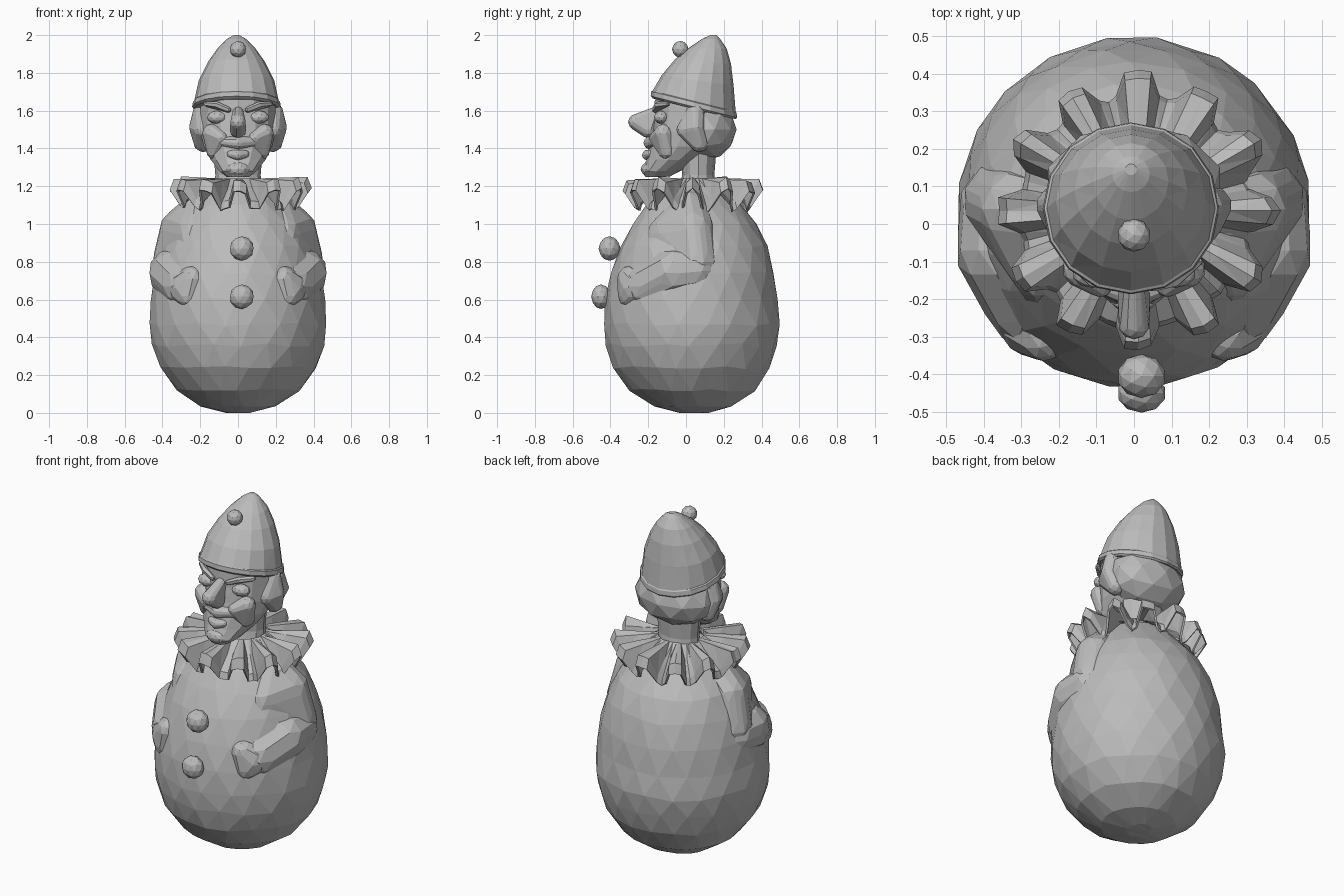
import bpy, bmesh, math, random
from mathutils import Vector

random.seed(4)
cube = bpy.data.objects.get("Cube")
if cube:
    bpy.data.objects.remove(cube, do_unlink=True)

grey = bpy.data.materials.new("plain_grey")
grey.use_nodes = True
grey.diffuse_color = (0.5, 0.5, 0.5, 1)
grey.node_tree.nodes["Principled BSDF"].inputs["Base Color"].default_value = (0.5, 0.5, 0.5, 1)


def finish(name, bm):
    bmesh.ops.recalc_face_normals(bm, faces=bm.faces)
    mesh = bpy.data.meshes.new(name)
    bm.to_mesh(mesh)
    bm.free()
    mesh.materials.append(grey)
    obj = bpy.data.objects.new(name, mesh)
    bpy.context.collection.objects.link(obj)
    return obj


def bridge(bm, a, b):
    for i in range(len(a)):
        j = (i + 1) % len(a)
        bm.faces.new((a[i], a[j], b[j], b[i]))


def loft(name, rings, sides, jitter=0.0, cx=0.0, twist=0.0):
    """Stack oval rings: height, half width, front y, back y, slope along y."""
    bm = bmesh.new()
    loops = []
    for k, ring in enumerate(rings):
        z, w, front, back = ring[:4]
        slope = ring[4] if len(ring) > 4 else 0
        mid, depth = (front + back) / 2, (back - front) / 2
        loop = []
        for i in range(sides):
            step = i + twist * (k % 2)
            a = math.tau * step / sides - math.pi / 2 + random.uniform(-jitter, jitter)
            y = depth * math.sin(a)
            dz = random.uniform(-jitter, jitter) * w * 0.5
            loop.append(bm.verts.new((cx + w * math.cos(a), mid + y, z + slope * y + dz)))
        loops.append(loop)
    for a, b in zip(loops, loops[1:]):
        bridge(bm, a, b)
    bm.faces.new(loops[0])
    bm.faces.new(loops[-1])
    bmesh.ops.triangulate(bm, faces=bm.faces)
    return finish(name, bm)


def ball(bm, centre, size, detail):
    made = bmesh.ops.create_icosphere(bm, subdivisions=detail, radius=1)
    for v in made["verts"]:
        v.co = Vector(centre) + Vector(c * s for c, s in zip(v.co, size))


def blob(name, centre, size, detail=2):
    """Faceted ellipsoid."""
    bm = bmesh.new()
    ball(bm, centre, size, detail)
    return finish(name, bm)


def hull(name, balls, side=1, detail=2):
    """Faceted skin stretched around balls (x, y, z, radius)."""
    bm = bmesh.new()
    for x, y, z, r in balls:
        ball(bm, (x, y, z), (r, r, r), detail)
    points = [Vector((v.co.x * side, v.co.y, v.co.z)) for v in bm.verts]
    bm.clear()
    bmesh.ops.convex_hull(bm, input=[bm.verts.new(p) for p in points])
    bmesh.ops.delete(bm, geom=[v for v in bm.verts if not v.link_faces], context="VERTS")
    return finish(name, bm)


# Egg-shaped rocking body
loft("body", [
    (0, .06, -.03, .12), (.035, .2, -.17, .24), (.12, .325, -.3, .365), (.24, .415, -.39, .445),
    (.36, .457, -.425, .48), (.47, .472, -.437, .5), (.6, .462, -.43, .485), (.74, .443, -.4, .468),
    (.88, .4, -.35, .432), (1, .345, -.28, .375), (1.1, .265, -.21, .29), (1.2, .17, -.1, .2)],
    20, jitter=.04, twist=.5)
loft("neck", [(1.14, .13, -.05, .17), (1.26, .12, -.02, .15), (1.38, .13, -.03, .16)], 12)

# Head, tapering to the chin
loft("head", [
    (1.25, .06, -.215, -.09), (1.28, .1, -.235, -.03), (1.34, .148, -.21, .08),
    (1.41, .185, -.195, .2), (1.49, .205, -.18, .24), (1.57, .205, -.17, .25),
    (1.66, .2, -.165, .24)], 14, jitter=.03)
blob("back_hair", (0, .1, 1.5), (.24, .168, .165))

# Face down the middle
hull("nose", [(0, -.2, 1.5, .045), (0, -.265, 1.54, .042), (0, -.165, 1.59, .03)])
hull("upper_lip", [(0, -.19, 1.43, .035), (.08, -.165, 1.435, .025), (-.08, -.165, 1.435, .025)])
hull("lower_lip", [(0, -.205, 1.365, .028), (.04, -.19, 1.37, .02), (-.04, -.19, 1.37, .02)])
blob("chin", (0, -.195, 1.29), (.065, .045, .04))

# Paired parts
for side, label in ((1, "left"), (-1, "right")):
    hull(label + "_hair", [(.19, .05, 1.59, .05), (.215, .05, 1.51, .045), (.185, .0, 1.5, .05),
                           (.185, .07, 1.43, .05)], side)
    hull(label + "_cheek", [(.14, -.12, 1.48, .05), (.09, -.16, 1.455, .035),
                            (.12, -.1, 1.39, .05)], side)
    blob(label + "_eye", (side * .11, -.13, 1.565), (.055, .04, .035))
    hull(label + "_brow", [(.05, -.165, 1.605, .016), (.11, -.15, 1.63, .018),
                           (.17, -.1, 1.635, .014)], side, 1)
    hull(label + "_upper_arm", [(.19, .02, 1.08, .1), (.24, -.11, .95, .095), (.225, -.15, .85, .09),
                                (.305, .04, .97, .11), (.345, .06, .8, .11)], side)
    hull(label + "_forearm", [(.35, .05, .75, .115), (.345, -.07, .74, .13),
                              (.275, -.2, .67, .128)], side)
    hull(label + "_hand", [(.27, -.25, .66, .1), (.24, -.295, .71, .07),
                           (.26, -.29, .62, .07)], side)

# Pleated ruff: blunt puffs hanging between deep folds
bm = bmesh.new()
waves, steps = 12, 6
loops = ([], [], [], [])
for k in range(waves * steps):
    a = math.tau * k / (waves * steps)
    lift = max(-1, min(1, 1.5 * math.cos(a * waves))) + random.uniform(-.25, .25)
    profile = ((.12, 1.235), (.22 + .02 * lift, 1.205 + .03 * lift),
               (.32 + .03 * lift, 1.17 + .065 * lift), (.335 + .035 * lift, 1.125 + .055 * lift))
    for loop, (r, z) in zip(loops, profile):
        loop.append(bm.verts.new((.01 + r * math.cos(a), .035 + r * math.sin(a), z)))
for inner, outer in zip(loops, loops[1:]):
    bridge(bm, inner, outer)
bmesh.ops.triangulate(bm, faces=bm.faces)
ruff = finish("ruff", bm)
thick = ruff.modifiers.new("thickness", "SOLIDIFY")
thick.thickness = .012
thick.offset = 0

# Pointed hat with a rolled brim and a pompom
loft("hat", [
    (1.61, .225, -.175, .262, -.25), (1.62, .235, -.187, .27, -.25), (1.645, .231, -.184, .268, -.25),
    (1.65, .224, -.177, .263, -.25), (1.76, .2, -.128, .252, -.15), (1.86, .15, -.058, .238, -.08),
    (1.93, .1, .01, .215), (1.98, .05, .085, .18), (2, .015, .13, .16)], 16, cx=-.008)
blob("hat_pompom", (0, -.03, 1.925), (.044, .044, .044))

# Front buttons
blob("upper_button", (.02, -.405, .87), (.065, .058, .065))
blob("lower_button", (.02, -.45, .615), (.065, .052, .065))
